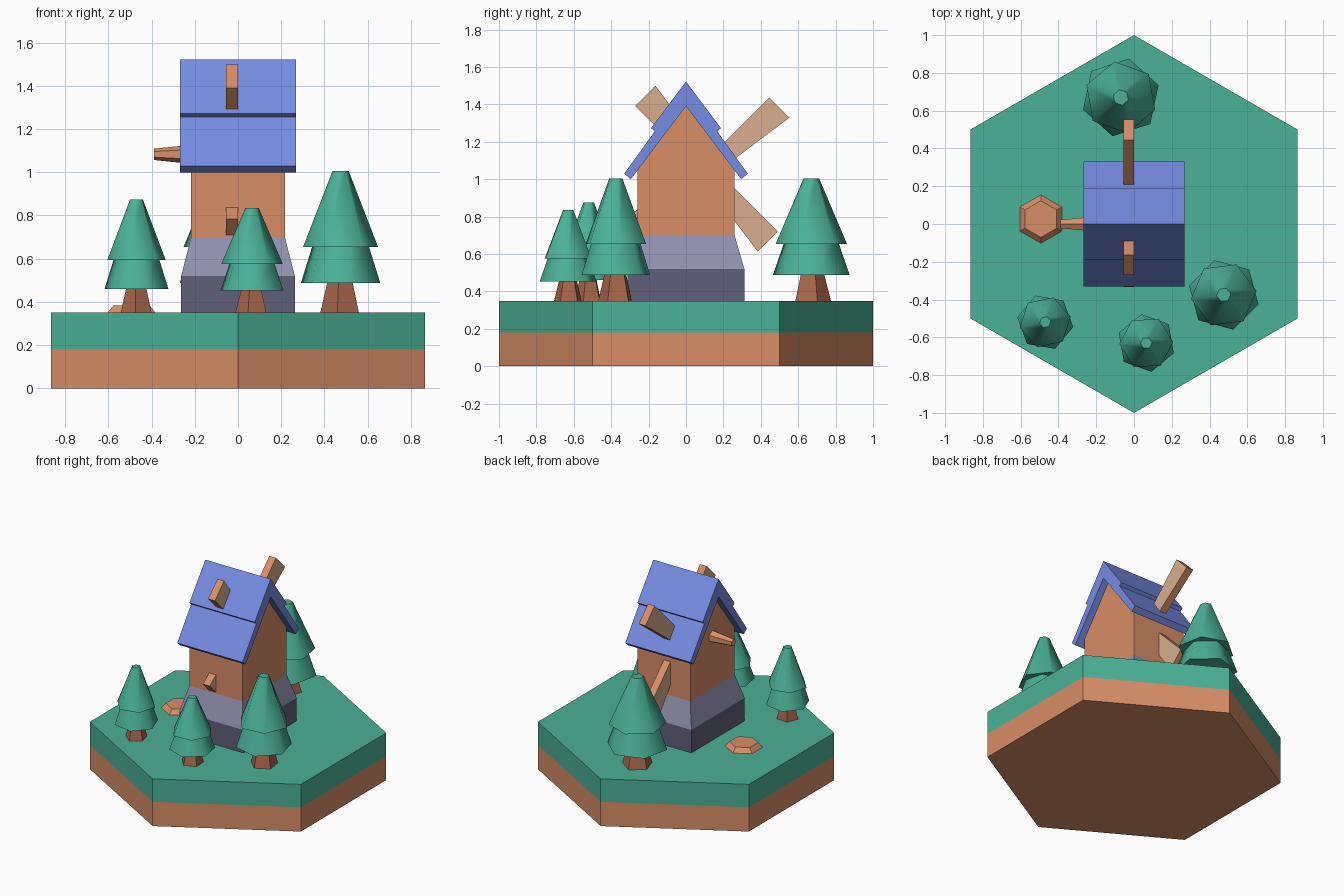
import bpy, bmesh, math
from mathutils import Matrix, Vector

if "Cube" in bpy.data.objects:
    bpy.data.objects.remove(bpy.data.objects["Cube"])


def material(name, hexcol):
    lin = []
    for i in (0, 2, 4):
        c = int(hexcol[i:i + 2], 16) / 255
        lin.append(c / 12.92 if c <= 0.04045 else ((c + 0.055) / 1.055) ** 2.4)
    m = bpy.data.materials.new(name)
    m.diffuse_color = (*lin, 1)
    m.use_nodes = True
    m.node_tree.nodes["Principled BSDF"].inputs["Base Color"].default_value = m.diffuse_color
    return m


GRASS = material("grass_green", "4bb197")
CLAY = material("clay_orange", "d88e67")
TRUNK = material("trunk_brown", "a8664b")
ROOF = material("roof_blue", "768ce2")
STONE = material("light_stone", "9292b0")
STONE_DARK = material("dark_stone", "60607a")
SAIL = material("sail_tan", "d8ae8d")


def finish(name, bm, mats, smooth=None):
    bmesh.ops.recalc_face_normals(bm, faces=bm.faces)
    me = bpy.data.meshes.new(name)
    bm.to_mesh(me)
    bm.free()
    for m in mats:
        me.materials.append(m)
    ob = bpy.data.objects.new(name, me)
    bpy.context.collection.objects.link(ob)
    if smooth:
        for p in me.polygons:
            p.use_smooth = True
        me.set_sharp_from_angle(angle=math.radians(smooth))
    return ob


def loft(name, rings, sides, mats, phase=0, at=(0, 0, 0), rot=None, smooth=None):
    """Stack of polygon rings (z, rx, ry), capped at both ends."""
    bm = bmesh.new()
    loops = []
    for z, rx, ry in rings:
        loop = []
        for i in range(sides):
            a = math.radians(phase) + math.tau * i / sides
            loop.append(bm.verts.new((rx * math.cos(a), ry * math.sin(a), z)))
        loops.append(loop)
    for lo, hi in zip(loops, loops[1:]):
        for i in range(sides):
            j = (i + 1) % sides
            bm.faces.new((lo[i], lo[j], hi[j], hi[i]))
    bm.faces.new(loops[0])
    bm.faces.new(loops[-1])
    if rot:
        bmesh.ops.transform(bm, matrix=rot, verts=bm.verts)
    bmesh.ops.translate(bm, vec=Vector(at), verts=bm.verts)
    return finish(name, bm, mats, smooth)


def prism(name, profile, x0, x1, mats):
    """Outline in (y, z) extruded along x."""
    bm = bmesh.new()
    face = bm.faces.new([bm.verts.new((x0, y, z)) for y, z in profile])
    ext = bmesh.ops.extrude_face_region(bm, geom=[face])
    bmesh.ops.translate(bm, vec=(x1 - x0, 0, 0),
                        verts=[v for v in ext["geom"] if isinstance(v, bmesh.types.BMVert)])
    return finish(name, bm, mats)


# Hexagonal ground tile
loft("dirt_layer", [(0, 1, 1), (0.18, 1, 1)], 6, [CLAY], 30)
loft("grass_layer", [(0.18, 1, 1), (0.35, 1, 1)], 6, [GRASS], 30)

# Stone foundation: dark straight course, lighter sloped course
R2 = math.sqrt(2)
loft("foundation", [(0.35, 0.263 * R2, 0.312 * R2), (0.52, 0.263 * R2, 0.312 * R2)],
     4, [STONE_DARK], 45)
loft("foundation_slope", [(0.52, 0.263 * R2, 0.312 * R2), (0.70, 0.217 * R2, 0.26 * R2)],
     4, [STONE], 45)

# Gabled mill walls
prism("mill_walls", [(-0.26, 0.70), (0.26, 0.70), (0.26, 1.05), (0, 1.395), (-0.26, 1.05)],
      -0.217, 0.217, [CLAY])

# Stepped roof: half outline mirrored across the ridge
half = [(0.187, 1.273), (0.167, 1.256), (0.33, 1.03), (0.295, 1.0)]
prism("roof", [(0, 1.522)] + half + [(0, 1.39)] + [(-y, z) for y, z in reversed(half)],
      -0.268, 0.268, [ROOF])

# Four offset sails around the hub; broad faces tan, edges clay
for k in range(4):
    a = math.radians(45 + 90 * k)
    u, n = Vector((math.cos(a), math.sin(a))), Vector((-math.sin(a), math.cos(a)))
    pts = [Vector((0.11, 1.056)) + u * s + n * t
           for s, t in ((0.08, 0.032), (0.08, -0.06), (0.506, -0.12), (0.506, 0.032))]
    sail = prism(f"sail_{k + 1}", pts, -0.055, 0, [CLAY, SAIL])
    for p in sail.data.polygons:
        p.material_index = 1 if abs(p.normal.x) > 0.9 else 0

# Tapered axle out of the left wall
loft("axle", [(0, 0.046, 0.046), (0.19, 0.026, 0.026)], 6, [CLAY], 0,
     (-0.2, 0, 1.083), Matrix.Rotation(-math.pi / 2, 4, 'Y'))

# Fallen axle cap lying on the grass
loft("ground_cap", [(0.35, 0.128, 0.128), (0.383, 0.097, 0.097)], 6, [CLAY], 30,
     (-0.493, 0.026, 0))

# Trees: trunk plus two tapered foliage tiers
trees = [(0.475, -0.375, 0.19, 0.655, 45), (-0.07, 0.67, 0.21, 0.655, 18),
         (-0.47, -0.52, 0.15, 0.525, 50), (0.065, -0.63, 0.155, 0.485, 40)]
for i, (x, y, r, h, ph) in enumerate(trees, 1):
    at = (x, y, 0.35)
    loft(f"tree_{i}_trunk", [(0, r * 0.5, r * 0.5), (0.3 * h, r * 0.26, r * 0.26)],
         5, [TRUNK], ph, at)
    loft(f"tree_{i}_lower_foliage", [(0.21 * h, r, r), (0.5 * h, r * 0.68, r * 0.68)],
         6, [GRASS], ph, at, smooth=62)
    loft(f"tree_{i}_upper_foliage", [(0.465 * h, r * 0.92, r * 0.92), (h, r * 0.2, r * 0.2)],
         6, [GRASS], ph + 22, at, smooth=62)
